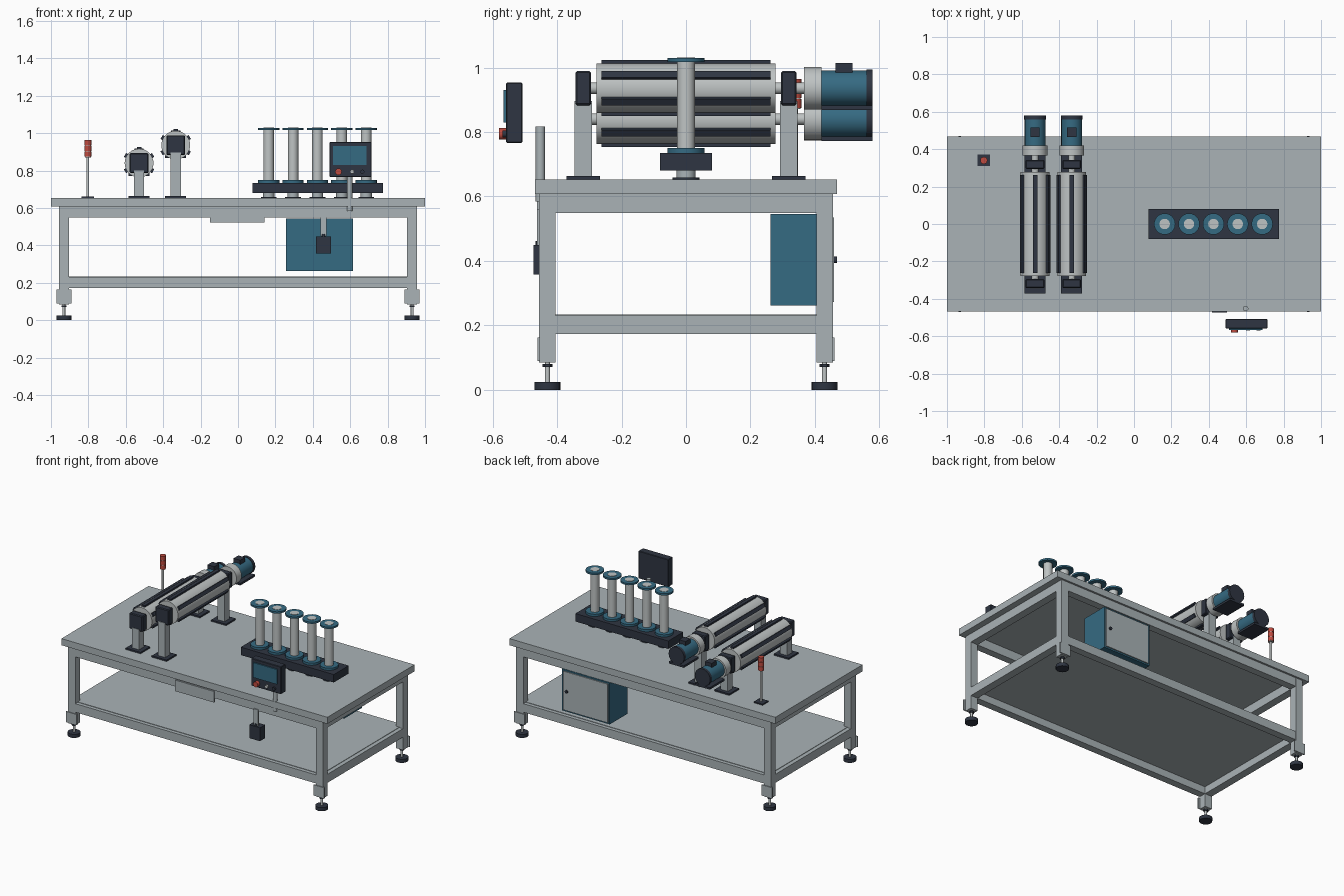
import bpy, math
from mathutils import Matrix, Vector

if "Cube" in bpy.data.objects:
    bpy.data.objects.remove(bpy.data.objects["Cube"])


def material(name, rgb):
    m = bpy.data.materials.new(name)
    m.diffuse_color = (*rgb, 1)
    m.use_nodes = True
    m.node_tree.nodes["Principled BSDF"].inputs["Base Color"].default_value = m.diffuse_color
    return m


GREY = material("frame grey", (0.40, 0.45, 0.47))
STEEL = material("bright steel", (0.52, 0.55, 0.55))
DARK = material("dark slate", (0.028, 0.036, 0.054))
BLUE = material("teal blue", (0.036, 0.145, 0.225))
RED = material("signal red", (0.52, 0.07, 0.05))


def box(name, x, y, z, mat, bevel=0):
    """Box from (min, max) ranges."""
    bpy.ops.mesh.primitive_cube_add(size=1)
    o = bpy.context.object
    o.name = name
    o.data.transform(Matrix.Diagonal((x[1] - x[0], y[1] - y[0], z[1] - z[0], 1)))
    o.location = ((x[0] + x[1]) / 2, (y[0] + y[1]) / 2, (z[0] + z[1]) / 2)
    o.data.materials.append(mat)
    if bevel:
        b = o.modifiers.new("bevel", "BEVEL")
        b.width, b.segments = bevel, 1
    return o


def rod(name, start, end, r, mat, sides=24):
    """Cylinder between two points."""
    a, b = Vector(start), Vector(end)
    bpy.ops.mesh.primitive_cylinder_add(vertices=sides, radius=r, depth=(b - a).length)
    o = bpy.context.object
    o.name = name
    o.data.transform(Vector((0, 0, 1)).rotation_difference(b - a).to_matrix().to_4x4())
    o.location = (a + b) / 2
    o.data.materials.append(mat)
    bpy.ops.object.shade_smooth_by_angle(angle=math.radians(35))
    return o


def post(name, x, y, z0, z1, r, mat, sides=24):
    return rod(name, (x, y, z0), (x, y, z1), r, mat, sides)


def span(c, half):
    return (c - half, c + half)


# Table top and lower shelf
box("table_top", (-1, 1), (-0.468, 0.468), (0.608, 0.653), GREY)
box("lower_shelf", (-0.93, 0.93), (-0.43, 0.43), (0.222, 0.234), GREY)

# Legs with levelling feet and foot plates
for sx in (-1, 1):
    for sy in (-1, 1):
        x, y = sx * 0.931, sy * 0.43
        box("leg", span(x, 0.027), span(y, 0.0255), (0.085, 0.608), GREY)
        box("leg_plate", span(x, 0.04), span(sy * 0.457, 0.004), (0.09, 0.163), GREY)
        post("foot_pad", x, y, 0, 0.024, 0.04, DARK)
        post("foot_stem", x, y, 0.02, 0.09, 0.008, STEEL, 12)
        post("foot_nut", x, y, 0.07, 0.08, 0.015, DARK, 6)

# Rails joining the legs
for name, z in (("upper", (0.549, 0.608)), ("lower", (0.173, 0.231))):
    for s in (-1, 1):
        box(name + "_long_rail", (-0.905, 0.905), span(s * 0.43, 0.025), z, GREY)
        box(name + "_short_rail", span(s * 0.931, 0.0265), (-0.405, 0.405), z, GREY)

# Front plate under the table
box("front_plate", (-0.15, 0.143), (-0.463, -0.45), (0.522, 0.597), GREY)

# Foot switch box hanging from the front rail
box("switch_bracket", (0.44, 0.474), (-0.462, -0.45), (0.45, 0.56), GREY)
post("switch_gland", 0.457, -0.456, 0.445, 0.462, 0.011, DARK, 12)
box("switch_box", (0.417, 0.497), (-0.474, -0.42), (0.358, 0.449), DARK)

# Electrical cabinet with rear door
box("cabinet", (0.257, 0.615), (0.263, 0.452), (0.262, 0.545), BLUE)
box("cabinet_door", (0.268, 0.604), (0.45, 0.459), (0.272, 0.535), GREY)
rod("door_handle", (0.575, 0.455, 0.403), (0.575, 0.468, 0.403), 0.01, DARK, 12)

# Operator panel on its pole
post("panel_pole", 0.597, -0.452, 0.584, 0.817, 0.0145, GREY, 20)
box("panel_housing", (0.489, 0.714), (-0.558, -0.508), (0.766, 0.953), DARK, 0.003)
box("panel_screen", (0.508, 0.688), (-0.566, -0.557), (0.83, 0.931), BLUE)
for bx, r, depth, mat in ((0.537, 0.018, 0.022, RED), (0.61, 0.011, 0.012, STEEL),
                          (0.665, 0.011, 0.012, DARK)):
    rod("button", (bx, -0.557, 0.794), (bx, -0.558 - depth, 0.794), r, mat, 16)

# Signal tower
TX, TY = -0.803, 0.34
box("tower_base", span(TX, 0.033), span(TY, 0.031), (0.653, 0.661), DARK)
post("tower_pole", TX, TY, 0.66, 0.962, 0.007, STEEL, 12)
for i in range(3):
    z = 0.875 + i * 0.031
    post("tower_light", TX, TY, z, z + 0.027, 0.019, RED, 20)
    post("tower_ring", TX, TY, z - 0.004, z, 0.016, STEEL, 20)

# Row of upright spools on a dark base
box("spool_base", (0.077, 0.776), (-0.08, 0.08), (0.681, 0.735), DARK)
for i in range(5):
    x = 0.164 + i * 0.1303
    post("spool_support", x, 0, 0.653, 0.685, 0.03, GREY)
    post("spool_support_flange", x, 0, 0.653, 0.659, 0.042, DARK)
    post("spool_column", x, 0, 0.735, 1.031, 0.028, STEEL)
    post("spool_lower_flange", x, 0, 0.735, 0.75, 0.057, BLUE)
    post("spool_upper_flange", x, 0, 1.017, 1.029, 0.057, BLUE)

# Two driven rollers on pedestals
for cx, cz in ((-0.529, 0.84), (-0.333, 0.936)):
    rod("roller", (cx, -0.278, cz), (cx, 0.278, cz), 0.077, STEEL, 36)
    rod("roller_shaft", (cx, -0.31, cz), (cx, 0.375, cz), 0.018, STEEL, 16)
    # Six bars along the roller
    for k in range(6):
        bar = box("roller_bar", (-0.012, 0.012), (-0.263, 0.263), (0.068, 0.087), DARK)
        bar.data.transform(Matrix.Translation(bar.location))
        bar.location = (cx, 0, cz)
        bar.rotation_euler = (0, k * math.pi / 3, 0)
    # Pedestals and bearing blocks
    for s in (-1, 1):
        y = s * 0.319
        box("pedestal_foot", span(cx, 0.056), span(y, 0.052), (0.653, 0.663), DARK)
        box("pedestal", span(cx, 0.027), span(y, 0.027), (0.66, cz - 0.04), GREY)
        box("bearing_block", span(cx, 0.05), span(y, 0.024), span(cz, 0.053), DARK, 0.005)
    # Gear motor behind the roller
    rod("gearbox", (cx, 0.366, cz), (cx, 0.42, cz), 0.066, STEEL, 32)
    rod("motor_body", (cx, 0.418, cz), (cx, 0.562, cz), 0.055, BLUE, 32)
    rod("motor_cap", (cx, 0.56, cz), (cx, 0.579, cz), 0.058, DARK, 32)
    box("motor_base", span(cx, 0.056), (0.42, 0.579), (cz - 0.068, cz - 0.054), DARK)
    box("motor_terminal_box", span(cx, 0.025), (0.464, 0.516), (cz + 0.045, cz + 0.078), DARK)
